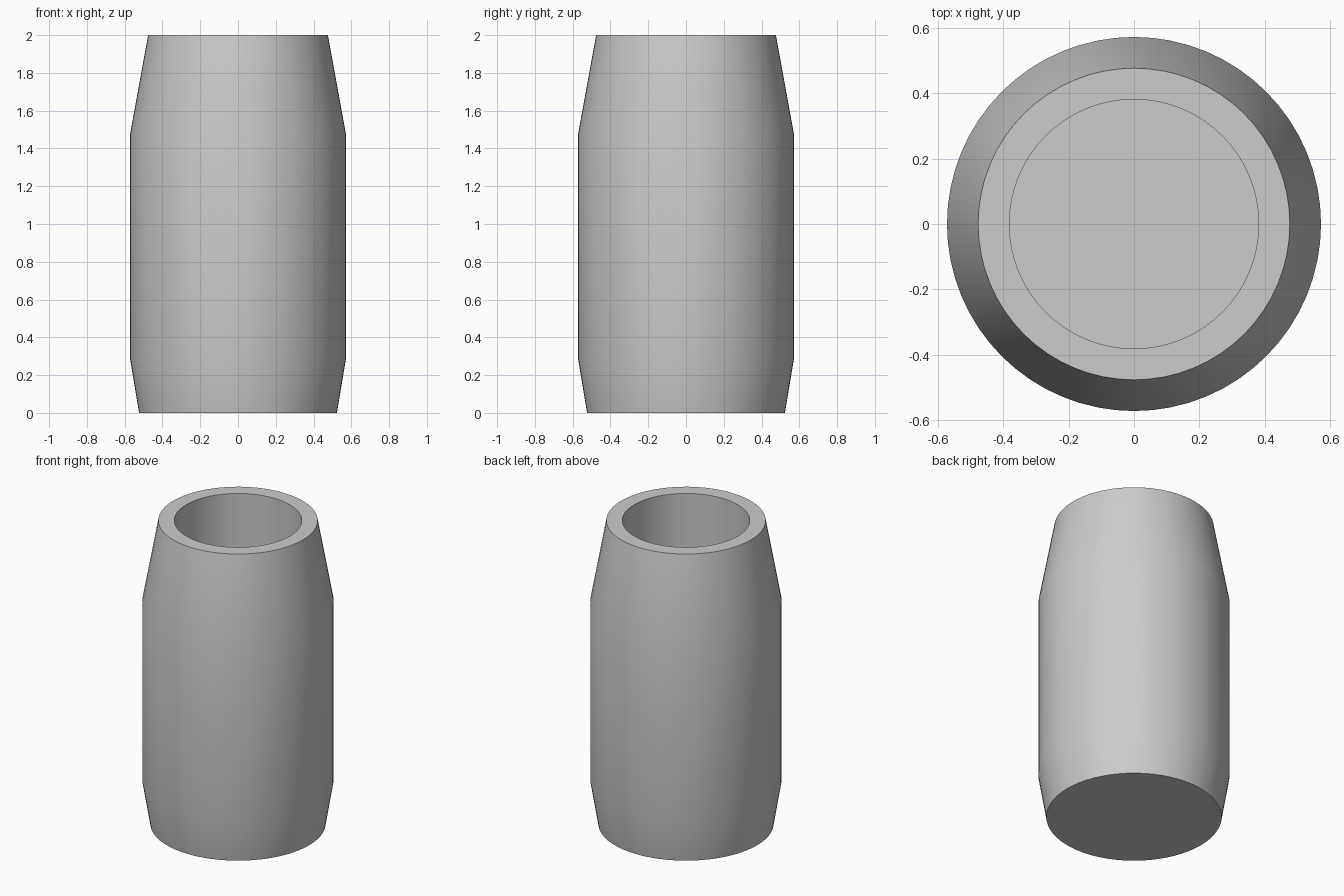
import bpy
import bmesh
import math

cube = bpy.data.objects.get("Cube")
if cube:
    bpy.data.objects.remove(cube, do_unlink=True)

SEGMENTS = 64
U = 2 / 42  # one design unit

# Single plain grey finish
grey = bpy.data.materials.new("plain_grey")
grey.use_nodes = True
colour = (0.6, 0.6, 0.6, 1)
grey.diffuse_color = colour
grey.node_tree.nodes["Principled BSDF"].inputs["Base Color"].default_value = colour

# Half profile: tapered outside, rim, straight bore, floor (radius, height)
profile = [(11, 0), (12, 6), (12, 31), (10, 42), (8, 42), (8, 2)]

bm = bmesh.new()
rings = []
for r, z in profile:
    ring = [bm.verts.new((r * U * math.cos(2 * math.pi * i / SEGMENTS),
                          r * U * math.sin(2 * math.pi * i / SEGMENTS), z * U))
            for i in range(SEGMENTS)]
    rings.append(ring)

# Walls and rim
for low, high in zip(rings, rings[1:]):
    for i in range(SEGMENTS):
        j = (i + 1) % SEGMENTS
        bm.faces.new((low[i], low[j], high[j], high[i]))

# Underside and inner floor
bm.faces.new(list(reversed(rings[0])))
bm.faces.new(rings[-1])
bmesh.ops.recalc_face_normals(bm, faces=bm.faces)

mesh = bpy.data.meshes.new("hollow_sleeve")
bm.to_mesh(mesh)
bm.free()
mesh.materials.append(grey)
sleeve = bpy.data.objects.new("hollow_sleeve", mesh)
bpy.context.collection.objects.link(sleeve)

# Smooth sides with crisp rim and base edges
bpy.ops.object.select_all(action='DESELECT')
sleeve.select_set(True)
bpy.context.view_layer.objects.active = sleeve
bpy.ops.object.shade_smooth_by_angle(angle=math.radians(30))
